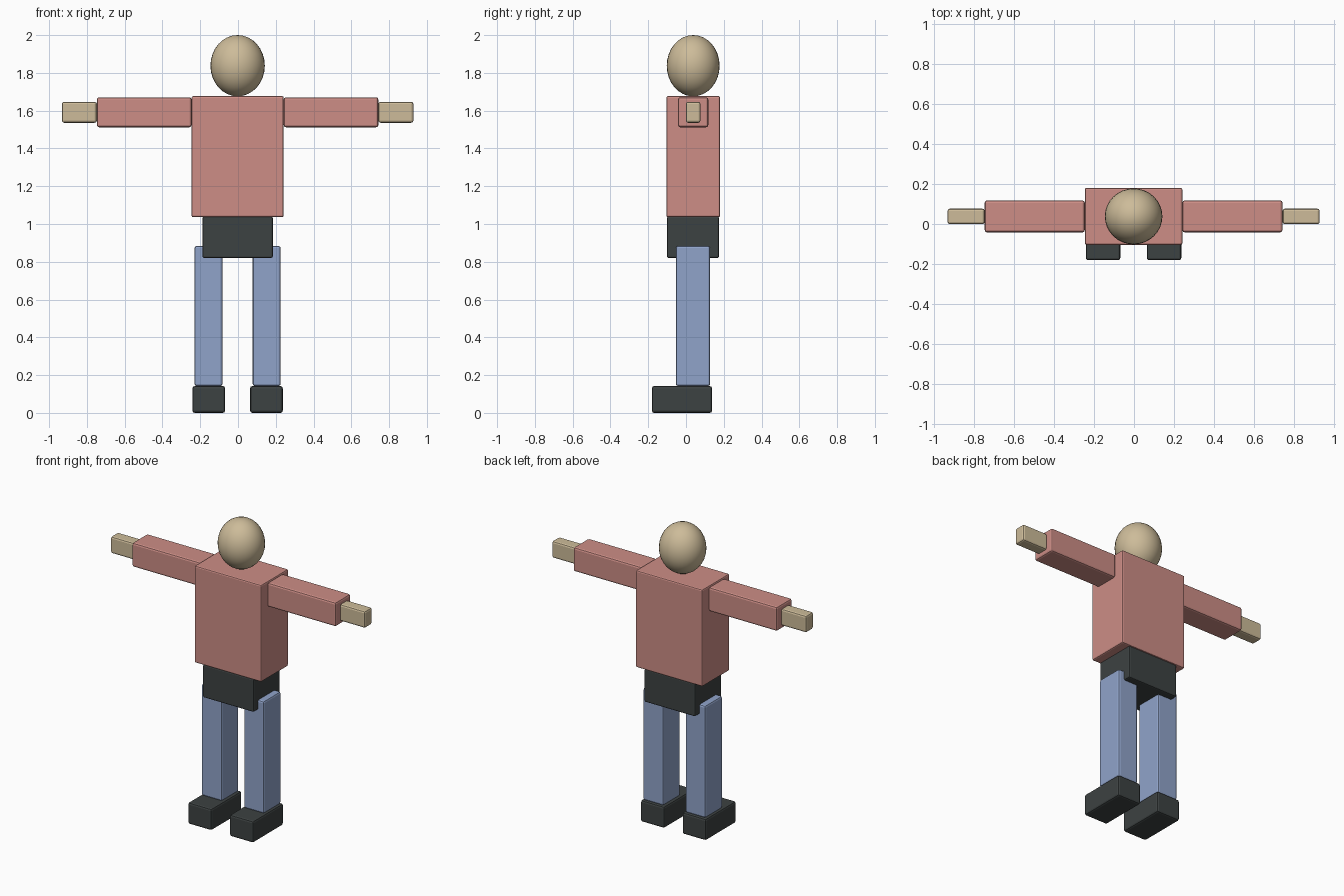
import bpy

if "Cube" in bpy.data.objects:
    bpy.data.objects.remove(bpy.data.objects["Cube"])


def material(name, rgb):
    m = bpy.data.materials.new(name)
    m.diffuse_color = (*rgb, 1.0)
    m.use_nodes = True
    m.node_tree.nodes["Principled BSDF"].inputs["Base Color"].default_value = m.diffuse_color
    return m


SKIN = material("beige skin", (0.61, 0.50, 0.32))
SHIRT = material("dusty pink", (0.61, 0.27, 0.24))
DENIM = material("soft blue", (0.28, 0.37, 0.59))
DARK = material("charcoal", (0.046, 0.054, 0.054))


def box(name, x, y, z, mat, bevel=0.012):
    """Bevelled box from (min, max) ranges on each axis."""
    bpy.ops.mesh.primitive_cube_add(size=1, location=[(a + b) / 2 for a, b in (x, y, z)])
    ob = bpy.context.object
    ob.name = name
    ob.scale = [b - a for a, b in (x, y, z)]
    bpy.ops.object.transform_apply(location=False, rotation=False, scale=True)
    mod = ob.modifiers.new("rounded edges", 'BEVEL')
    mod.width = bevel
    mod.segments = 2
    ob.data.materials.append(mat)
    return ob


def pair(name, x, y, z, mat, bevel=0.012):
    """Left and right copies mirrored about the body centre."""
    for side, s in (("right", 1), ("left", -1)):
        xr = sorted((s * x[0] + CX, s * x[1] + CX))
        box(f"{side}_{name}", xr, y, z, mat, bevel)


CX = -0.002  # body centre line

# Head
bpy.ops.mesh.primitive_uv_sphere_add(segments=32, ring_count=16, radius=1,
                                     location=(CX, 0.038, 1.838))
head = bpy.context.object
head.name = "head"
head.scale = (0.144, 0.14, 0.162)
bpy.ops.object.transform_apply(location=False, rotation=False, scale=True)
bpy.ops.object.shade_smooth()
head.data.materials.append(SKIN)

# Torso and hips
box("torso", (CX - 0.244, CX + 0.244), (-0.104, 0.181), (1.036, 1.677), SHIRT, 0.009)
box("hips", (CX - 0.186, CX + 0.186), (-0.101, 0.175), (0.82, 1.04), DARK, 0.009)

# Arms and hands
pair("arm", (0.244, 0.745), (-0.042, 0.118), (1.512, 1.671), SHIRT)
pair("hand", (0.745, 0.931), (-0.001, 0.077), (1.536, 1.647), SKIN)

# Legs and shoes
pair("leg", (0.08, 0.228), (-0.054, 0.128), (0.142, 0.884), DENIM)
pair("shoe", (0.066, 0.239), (-0.181, 0.138), (0.0, 0.142), DARK)
